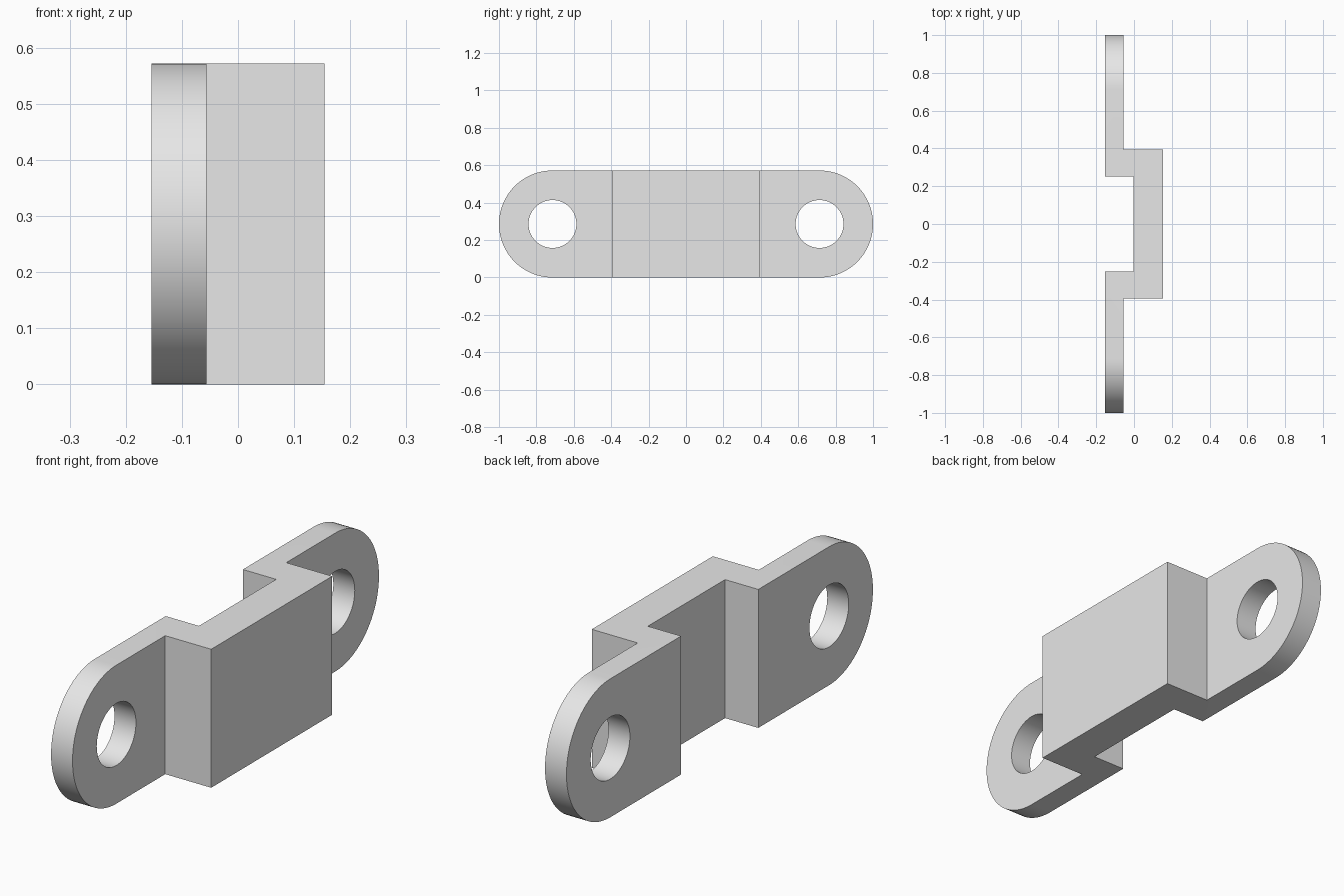
import bpy, bmesh, math
from mathutils import Vector

cube = bpy.data.objects.get("Cube")
if cube:
    bpy.data.objects.remove(cube, do_unlink=True)

RADIUS = 0.286            # rounded end radius, half the bracket height
END_Y = 1 - RADIUS        # centre of rounded ends and holes
HOLE_RADIUS = 0.128

grey = bpy.data.materials.new("light grey")
grey.use_nodes = True
grey.diffuse_color = (0.8, 0.8, 0.8, 1)
grey.node_tree.nodes["Principled BSDF"].inputs["Base Color"].default_value = (0.8, 0.8, 0.8, 1)


def prism(name, outline, direction):
    """Extrude a closed outline along a direction."""
    bm = bmesh.new()
    face = bm.faces.new([bm.verts.new(p) for p in outline])
    result = bmesh.ops.extrude_face_region(bm, geom=[face])
    verts = [v for v in result["geom"] if isinstance(v, bmesh.types.BMVert)]
    bmesh.ops.translate(bm, verts=verts, vec=Vector(direction))
    bmesh.ops.recalc_face_normals(bm, faces=bm.faces)
    mesh = bpy.data.meshes.new(name)
    bm.to_mesh(mesh)
    bm.free()
    mesh.materials.append(grey)
    obj = bpy.data.objects.new(name, mesh)
    bpy.context.collection.objects.link(obj)
    return obj


def arc(centre_y, radius, start, sweep, steps):
    return [(-0.5, centre_y + radius * math.cos(start + sweep * i / steps),
             RADIUS + radius * math.sin(start + sweep * i / steps))
            for i in range(steps + 1)]


def cut(target, cutter, operation):
    mod = target.modifiers.new("cut", 'BOOLEAN')
    mod.operation, mod.solver, mod.object = operation, 'EXACT', cutter
    bpy.context.view_layer.objects.active = target
    bpy.ops.object.modifier_apply(modifier=mod.name)
    bpy.data.objects.remove(cutter, do_unlink=True)


# Stepped strap: half of the plan outline, mirrored front to back
half = [(0.154, 0.395), (-0.056, 0.395), (-0.056, 1.1),
        (-0.154, 1.1), (-0.154, 0.252), (-0.002, 0.252)]
plan = half + [(x, -y) for x, y in reversed(half)]
bracket = prism("bracket", [(x, y, -0.1) for x, y in plan], (0, 0, 0.8))

# Rounded ends
capsule = (arc(END_Y, RADIUS, -math.pi / 2, math.pi, 48)
           + arc(-END_Y, RADIUS, math.pi / 2, math.pi, 48))
cut(bracket, prism("end_rounding_cutter", capsule, (1, 0, 0)), 'INTERSECT')

# Screw holes
for side in (-1, 1):
    circle = arc(side * END_Y, HOLE_RADIUS, 0, 2 * math.pi, 64)[:-1]
    cut(bracket, prism("hole_cutter", circle, (1, 0, 0)), 'DIFFERENCE')

# Smooth curved edges, crisp corners
bpy.ops.object.select_all(action='DESELECT')
bracket.select_set(True)
bpy.context.view_layer.objects.active = bracket
bpy.ops.object.shade_smooth_by_angle(angle=math.radians(30))
